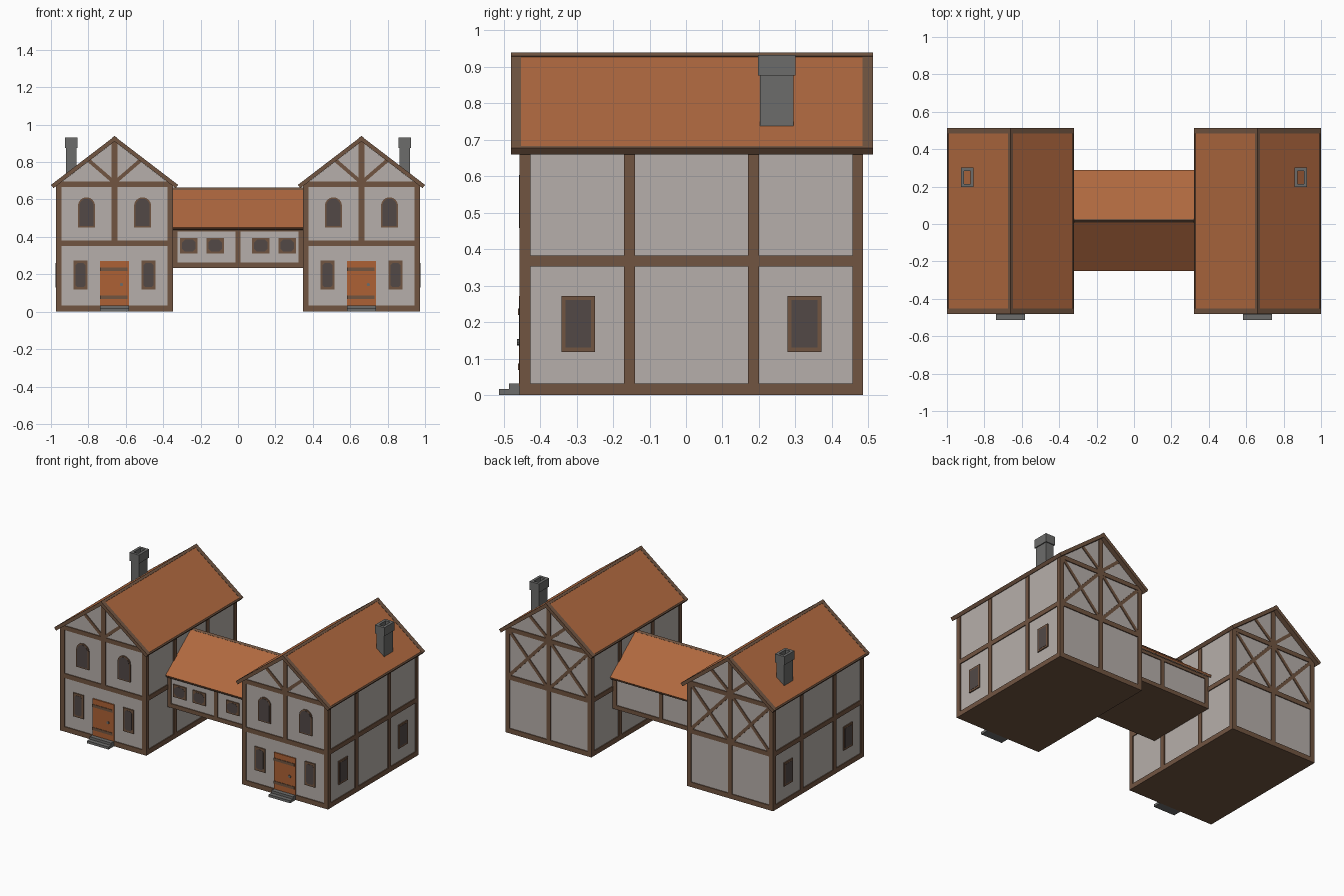
import bpy, bmesh, math

if "Cube" in bpy.data.objects:
    bpy.data.objects.remove(bpy.data.objects["Cube"])


def material(name, r, g, b):
    m = bpy.data.materials.new(name)
    m.diffuse_color = (r, g, b, 1)
    m.use_nodes = True
    m.node_tree.nodes["Principled BSDF"].inputs["Base Color"].default_value = m.diffuse_color
    return m


PLASTER = material("plaster", 0.47, 0.43, 0.405)
TIMBER = material("timber", 0.165, 0.09, 0.053)
TILE = material("roof tile", 0.43, 0.14, 0.05)
DOOR = material("door wood", 0.42, 0.12, 0.035)
GLASS = material("dark glass", 0.085, 0.066, 0.062)
STONE = material("stone", 0.15, 0.15, 0.145)

YC = 0.015            # depth centre of the buildings
F, B = -0.45, 0.48    # front and back plaster planes
W = 0.307             # half width of the plaster walls
T = 0.006             # how far timber stands out


def build(name, mat, parts):
    """One object from prisms (axis, outline, start, end)."""
    bm = bmesh.new()
    for axis, pts, a, b in parts:
        rings = []
        for d in (a, b):
            place = {"x": lambda p: (d, p[0], p[1]),
                     "y": lambda p: (p[0], d, p[1]),
                     "z": lambda p: (p[0], p[1], d)}[axis]
            rings.append([bm.verts.new(place(p)) for p in pts])
        n = len(pts)
        bm.faces.new(rings[0])
        bm.faces.new(rings[1])
        for i in range(n):
            j = (i + 1) % n
            bm.faces.new((rings[0][i], rings[0][j], rings[1][j], rings[1][i]))
    bmesh.ops.recalc_face_normals(bm, faces=bm.faces[:])
    me = bpy.data.meshes.new(name)
    bm.to_mesh(me)
    bm.free()
    me.materials.append(mat)
    ob = bpy.data.objects.new(name, me)
    bpy.context.collection.objects.link(ob)
    return ob


def rect(u0, u1, v0, v1):
    return [(u0, v0), (u1, v0), (u1, v1), (u0, v1)]


def box(x0, x1, y0, y1, z0, z1):
    return ("z", rect(x0, x1, y0, y1), z0, z1)


def strip(p, q, w):
    """Outline of a straight beam from p to q."""
    dx, dz = q[0] - p[0], q[1] - p[1]
    k = w / 2 / math.hypot(dx, dz)
    nx, nz = -dz * k, dx * k
    return [(p[0] + nx, p[1] + nz), (q[0] + nx, q[1] + nz),
            (q[0] - nx, q[1] - nz), (p[0] - nx, p[1] - nz)]


def arch(c, hw, z0, z1):
    """Window outline with a round head."""
    zc = z1 - hw
    return [(c - hw, z0), (c + hw, z0)] + [
        (c + hw * math.cos(math.pi * i / 8), zc + hw * math.sin(math.pi * i / 8)) for i in range(9)]


def chamfer(c, hw, z0, z1, k):
    return [(c - hw + k, z0), (c + hw - k, z0), (c + hw, z0 + k), (c + hw, z1 - k),
            (c + hw - k, z1), (c - hw + k, z1), (c - hw, z1 - k), (c - hw, z0 + k)]


def window(name, axis, face, out, frame, pane):
    """Timber frame plate with a dark pane on it."""
    build(name + "_frame", TIMBER, [(axis, frame, face - out * 0.005, face + out * 0.007)])
    build(name + "_pane", GLASS, [(axis, pane, face, face + out * 0.0085)])


def slope(c, half, eave, ridge, sg, lift, th):
    """Cross-section of one roof slope."""
    n = math.hypot(half, ridge - eave)
    ox, oz = (ridge - eave) / n * th, half / n * th
    drop = th * n / half
    return [(c, ridge + lift), (c + sg * half, eave + lift),
            (c + sg * (half - ox), eave - oz), (c, ridge - drop)]


def tube(x0, x1, y0, y1, z0, z1, w):
    return [box(x0, x0 + w, y0, y1, z0, z1), box(x1 - w, x1, y0, y1, z0, z1),
            box(x0 + w, x1 - w, y0, y0 + w, z0, z1), box(x0 + w, x1 - w, y1 - w, y1, z0, z1)]


def house(s, tag):
    c = s * 0.66
    nm = lambda n: tag + "_" + n
    # walls with gables
    build(nm("walls"), PLASTER, [("y", [(c - W, 0.004), (c + W, 0.004), (c + W, 0.675),
                                        (c, 0.91), (c - W, 0.675)], F, B)])
    build(nm("floor"), TIMBER, [box(c - W, c + W, F, B, 0, 0.012)])
    # corner posts and horizontal rails around the house
    frame = []
    for x in (c - W - T, c + W + T - 0.03):
        for y in (F - T, B + T - 0.03):
            frame.append(box(x, x + 0.03, y, y + 0.03, 0, 0.675))
    for z0, z1 in ((0, 0.032), (0.352, 0.382)):
        frame += tube(c - W - T, c + W + T, F - T, B + T, z0, z1, 0.02)
    for y0, y1 in ((F - T, F + 0.01), (B - 0.01, B + T)):
        frame.append(box(c - W - T, c + W + T, y0, y1, 0.667, 0.695))
    for x0, x1 in ((c - W - T, c - W + 0.01), (c + W - 0.01, c + W + T)):
        for y in (-0.155, 0.185):
            frame.append(box(x0, x1, y - 0.015, y + 0.015, 0, 0.67))
    # gable posts and braces
    for y0, y1, z0 in ((F - T, F + 0.01, 0.38), (B - 0.01, B + T, 0)):
        frame.append(box(c - 0.015, c + 0.015, y0, y1, z0, 0.91))
        for g in (-1, 1):
            frame.append(("y", strip((c, 0.69), (c + g * 0.145, 0.815), 0.02), y0 + 0.001, y1 - 0.001))
    # back crosses
    for g in (-1, 1):
        for za, zb in ((0.375, 0.675), (0.675, 0.375)):
            frame.append(("y", strip((c + g * 0.01, za), (c + g * 0.29, zb), 0.02), B - 0.01, B + T - 0.001))
    build(nm("timber_frame"), TIMBER, frame)

    # roof slopes with timber edges
    build(nm("roof"), TILE, [("y", slope(c, 0.335, 0.68, 0.936, g, 0, 0.012), -0.455, 0.485) for g in (-1, 1)])
    trim = []
    for g in (-1, 1):
        board = slope(c, 0.34, 0.678, 0.938, g, 0, 0.022)
        trim += [("y", board, -0.48, -0.453), ("y", board, 0.484, 0.513)]
        trim.append(("y", [(c + g * 0.34, 0.678), (c + g * 0.334, 0.683),
                           (c + g * 0.305, 0.682), (c + g * 0.326, 0.66)], -0.48, 0.513))
        trim.append(("y", slope(c, 0.325, 0.672, 0.921, g, 0, 0.008), -0.47, 0.5))
    trim.append(("y", [(c, 0.94), (c + 0.013, 0.93), (c, 0.91), (c - 0.013, 0.93)], -0.48, 0.513))
    build(nm("roof_trim"), TIMBER, trim)

    # hollow chimney on the outer slope
    x0, x1 = sorted((s * 0.863, s * 0.92))
    build(nm("chimney"), STONE, tube(x0, x1, 0.203, 0.295, 0.735, 0.90, 0.012))
    build(nm("chimney_cap"), STONE, tube(x0 - 0.006, x1 + 0.006, 0.197, 0.301, 0.876, 0.932, 0.018))

    # front windows
    for i, g in enumerate((-1, 1)):
        xu, xl = c + g * 0.15, c + g * 0.182
        window(nm("upper_window_%d" % i), "y", F, -1, arch(xu, 0.046, 0.45, 0.612), arch(xu, 0.038, 0.458, 0.604))
        window(nm("lower_window_%d" % i), "y", F, -1,
               rect(xl - 0.038, xl + 0.038, 0.118, 0.273), chamfer(xl, 0.026, 0.131, 0.26, 0.01))
    # outer side windows
    for i, y in enumerate((-0.295, 0.325)):
        window(nm("side_window_%d" % i), "x", c + s * W, s,
               rect(y - 0.046, y + 0.046, 0.118, 0.272), rect(y - 0.035, y + 0.035, 0.13, 0.26))

    # door, straps, ring and steps
    build(nm("door"), DOOR, [box(c - 0.078, c + 0.078, F - 0.008, F, 0.025, 0.272)])
    build(nm("door_straps"), TIMBER, [box(c - 0.078, c + 0.07, F - 0.011, F, z - 0.009, z + 0.009)
                                      for z in (0.077, 0.228)])
    circle = [(c + 0.037 + 0.009 * math.cos(math.pi * i / 4), 0.145 + 0.009 * math.sin(math.pi * i / 4))
              for i in range(8)]
    build(nm("door_knob"), STONE, [("y", circle, F - 0.013, F)])
    build(nm("steps"), STONE, [box(c - 0.078, c + 0.078, -0.513, F, 0, 0.016),
                               box(c - 0.078, c + 0.078, -0.485, F, 0.016, 0.032)])


house(-1, "left_house")
house(1, "right_house")

# bridge between the houses
X, H = 0.35, 0.24
build("bridge_walls", PLASTER, [("x", [(YC - H, 0.24), (YC + H, 0.24), (YC + H, 0.452),
                                       (YC, 0.64), (YC - H, 0.452)], -X, X)])
beams = [box(-X, X, YC - H, YC + H, 0.235, 0.25)]
for y0, y1 in ((YC - H - T, YC - H + 0.01), (YC + H - 0.01, YC + H + T)):
    beams += [box(-X, X, y0, y1, 0.235, 0.262), box(-X, X, y0, y1, 0.43, 0.45)]
    beams += [box(x - 0.013, x + 0.013, y0, y1, 0.235, 0.44) for x in (-0.337, 0, 0.337)]
build("bridge_timber", TIMBER, beams)
build("bridge_roof", TILE, [("x", slope(YC + 0.003, 0.27, 0.45, 0.657, g, 0, 0.008), -X, X) for g in (-1, 1)])
edge = [("x", slope(YC + 0.003, 0.268, 0.442, 0.648, g, 0, 0.008), -X, X) for g in (-1, 1)]
edge.append(("x", [(YC + 0.003, 0.663), (YC + 0.012, 0.652), (YC + 0.003, 0.64), (YC - 0.006, 0.652)], -X, X))
build("bridge_roof_trim", TIMBER, edge)
for i, x in enumerate((-0.263, -0.122, 0.122, 0.263)):
    window("bridge_window_%d" % i, "y", YC - H, -1,
           rect(x - 0.047, x + 0.047, 0.312, 0.394), chamfer(x, 0.037, 0.321, 0.385, 0.016))
